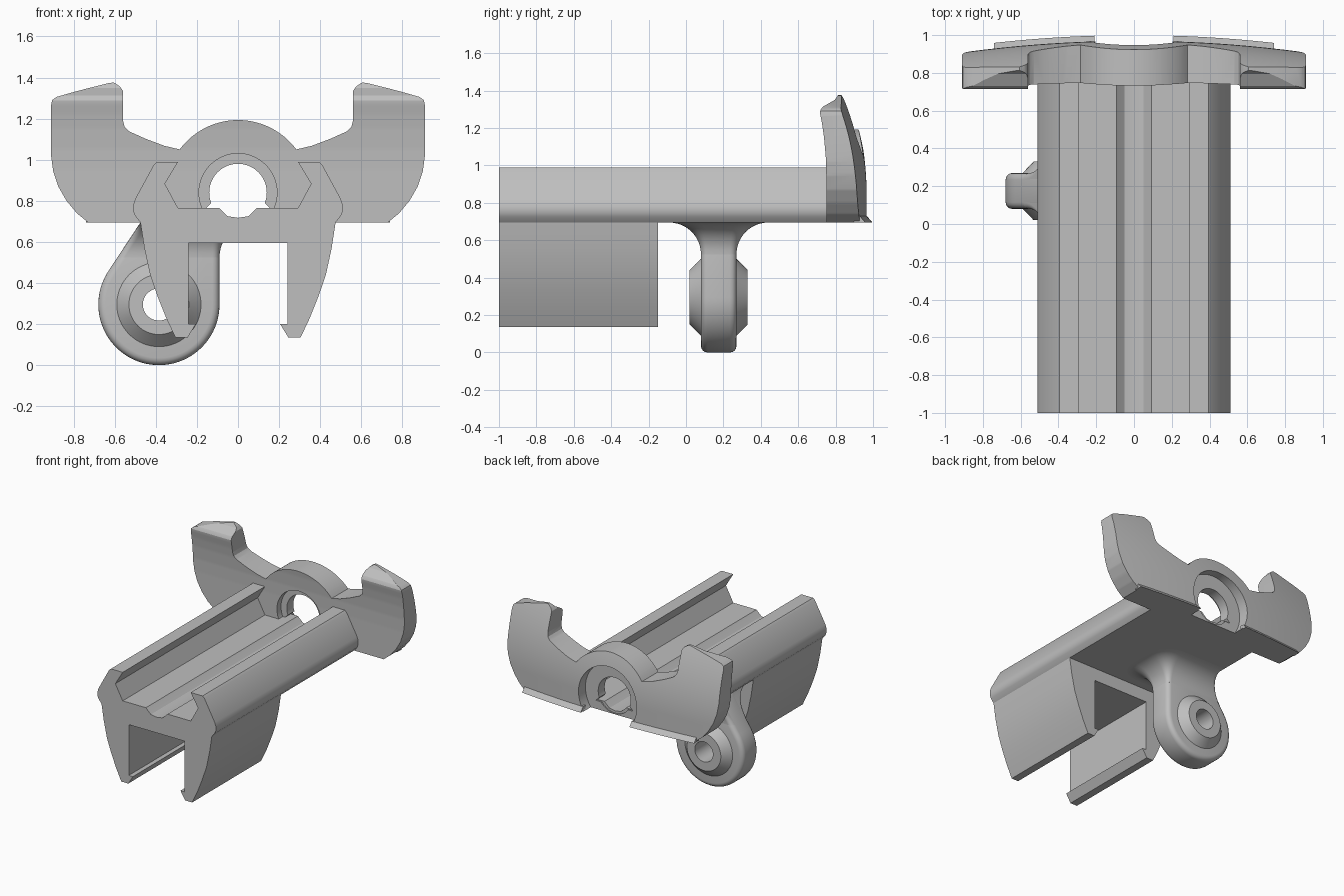
import bpy, bmesh
from math import sin, cos, radians, sqrt, pi
from mathutils import Vector

cube = bpy.data.objects.get("Cube")
if cube:
    bpy.data.objects.remove(cube)

grey = bpy.data.materials.new("plain grey")
grey.use_nodes = True
GREY = (0.52, 0.52, 0.52, 1)
grey.diffuse_color = GREY
grey.node_tree.nodes["Principled BSDF"].inputs["Base Color"].default_value = GREY


def finish(name, bm):
    bmesh.ops.recalc_face_normals(bm, faces=bm.faces)
    mesh = bpy.data.meshes.new(name)
    bm.to_mesh(mesh)
    bm.free()
    mesh.materials.append(grey)
    ob = bpy.data.objects.new(name, mesh)
    bpy.context.collection.objects.link(ob)
    return ob


def loft(name, rings):
    """Closed skin through rings that have equal point counts."""
    bm = bmesh.new()
    rows = [[bm.verts.new(p) for p in ring] for ring in rings]
    n = len(rows[0])
    for a, b in zip(rows, rows[1:]):
        for i in range(n):
            j = (i + 1) % n
            bm.faces.new((a[i], a[j], b[j], b[i]))
    bm.faces.new(rows[0])
    bm.faces.new(rows[-1])
    return finish(name, bm)


def prism(name, outline, y0, y1):
    """Extrude an x-z outline along y."""
    return loft(name, [[(x, y, z) for x, z in outline] for y in (y0, y1)])


def arc(cx, cz, r, a0, a1, steps):
    angles = [radians(a0 + (a1 - a0) * i / steps) for i in range(steps + 1)]
    return [(cx + r * cos(a), cz + r * sin(a)) for a in angles]


def circle(cx, cz, r, steps=64):
    return arc(cx, cz, r, 0, 360, steps)[:-1]


def mirrored(half):
    return half + [(-x, z) for x, z in reversed(half) if abs(x) > 1e-5]


def bake(ob):
    """Apply the modifiers of an object."""
    deps = bpy.context.evaluated_depsgraph_get()
    mesh = bpy.data.meshes.new_from_object(ob.evaluated_get(deps))
    ob.modifiers.clear()
    ob.data = mesh


def boolean(ob, tool, operation="DIFFERENCE"):
    tool.hide_render = True
    mod = ob.modifiers.new("cut", "BOOLEAN")
    mod.operation = operation
    mod.solver = "EXACT"
    mod.object = tool
    bake(ob)
    bpy.data.objects.remove(tool)


def interpolate(table, t):
    for (t0, v0), (t1, v1) in zip(table, table[1:]):
        if t <= t1:
            return v0 + (v1 - v0) * max(0, t - t0) / (t1 - t0)
    return table[-1][1]


# Rail with a grooved floor and two undercut jaws
groove = [(0, 0.717), (0.05, 0.725), (0.07, 0.743), (0.093, 0.766)]
jaw = [(0.293, 0.766), (0.356, 0.883), (0.293, 0.988), (0.395, 0.988), (0.41, 0.975),
       (0.5, 0.81), (0.51, 0.78), (0.51, 0.75), (0.5, 0.725), (0.475, 0.695)]
parts = [prism("rail", mirrored(groove + jaw + [(0, 0.695)]), -1, 0.755)]
parts.append(prism("hub_floor", mirrored(groove + [(0.23, 0.766), (0.23, 0.695), (0, 0.695)]),
                   0.755, 0.87))

# Clip legs under the front half
leg = [(0, 0.695), (0.475, 0.695), (0.456, 0.57), (0.428, 0.44), (0.39, 0.33),
       (0.35, 0.23), (0.305, 0.135), (0.245, 0.135), (0.205, 0.2), (0.24, 0.2),
       (0.24, 0.595), (0, 0.595)]
parts.append(prism("clip", mirrored(leg), -1, -0.15))

# Winged end plate: outline trimmed to a curved slab
CZ = 0.84
hub = arc(0, CZ, 0.353, 90, 36.5, 20)
wing = [(0.36, 1.068), (0.45, 1.102), (0.53, 1.138), (0.552, 1.16), (0.56, 1.19),
        (0.56, 1.335), (0.575, 1.357), (0.605, 1.376), (0.63, 1.373), (0.78, 1.335),
        (0.885, 1.305), (0.905, 1.29), (0.91, 1.265), (0.91, 1.02), (0.9, 0.945),
        (0.875, 0.87), (0.835, 0.8), (0.785, 0.74), (0.73, 0.695), (0, 0.695)]
plate = prism("wing_plate", mirrored(hub + wing), 0.6, 1.1)

FRONT = [(0.95, 0.75), (1.05, 0.747), (1.15, 0.738), (1.22, 0.728), (1.285, 0.715),
         (1.31, 0.725), (1.35, 0.795), (1.4, 0.83)]


def back(x, z):
    return 0.97 - 0.075 * x * x - 0.4 * max(0, z - 0.85) ** 2


bm = bmesh.new()
bmesh.ops.create_grid(bm, x_segments=40, y_segments=60, size=1)
for v in bm.verts:
    x, z = v.co.x, 1.025 + 0.375 * v.co.y
    v.co = (x, max(back(x, z), interpolate(FRONT, z) + 0.005), z)
extruded = bmesh.ops.extrude_face_region(bm, geom=bm.faces[:], use_keep_orig=True)
for v in extruded["geom"]:
    if isinstance(v, bmesh.types.BMVert):
        v.co.y = interpolate(FRONT, v.co.z)
boolean(plate, finish("slab", bm), "INTERSECT")

# Stepped bore through the hub
for radius, y0, y1 in ((0.19, 0.5, 0.8), (0.14, 0.5, 1.2), (0.25, 0.88, 1.2)):
    boolean(plate, prism("bore", circle(0, CZ, radius), y0, y1))
boolean(plate, prism("bore_notch", [(-0.16, 0.76), (0.16, 0.76), (0.13, 0.79), (-0.13, 0.79)],
                     0.5, 1.2))
parts.append(plate)

# Thin wedge lips along the lower back edge
for side, label in ((1, "left"), (-1, "right")):
    rings = []
    for i in range(9):
        x = 0.21 + 0.53 * i / 8
        y = back(x, 0.7)
        rings.append([(side * x, y - 0.03, 0.695), (side * x, y + 0.03, 0.695),
                      (side * x, y, 0.73), (side * x, y - 0.03, 0.73)])
    parts.append(loft(label + "_lip", rings))

# Side lug with rounded rim
LX, LZ, LY = -0.385, 0.295, 0.175
lug = prism("lug", arc(LX, LZ, 0.295, 146, 360, 48) + [(-0.09, 0.71), (-0.465, 0.71)],
            LY - 0.095, LY + 0.095)
bevel = lug.modifiers.new("rim", "BEVEL")
bevel.width = 0.035
bevel.segments = 4
bevel.limit_method = "ANGLE"
bake(lug)


# Flared neck blending the lug into the rail
def neck_ring(z):
    flare = 0.17 - sqrt(max(0, 0.17 ** 2 - (z - 0.525) ** 2))
    x0, x1, w = -0.63 + (z - 0.46) * 0.667, -0.09 + flare, 0.095 + flare
    ring = []
    for sx, sy, a0 in ((1, 1, 0), (-1, 1, 90), (-1, -1, 180), (1, -1, 270)):
        r = 0.035 + (0.8 * flare if sx > 0 else 0)
        cx = x1 - r if sx > 0 else x0 + r
        ring += [(x, y, z) for x, y in arc(cx, LY + sy * (w - r), r, a0, a0 + 90, 6)]
    return ring


parts.append(loft("lug_neck", [neck_ring(0.525 + 0.17 * sin(i * pi / 24)) for i in range(13)]))

# Chamfered boss around the pivot hole
boss = loft("lug_boss", [[(x, LY + y, z) for x, z in circle(LX, LZ, r)]
                         for y, r in ((-0.155, 0.146), (-0.095, 0.205),
                                      (0.095, 0.205), (0.155, 0.146))])
for ob in (lug, boss):
    boolean(ob, prism("pivot_hole", circle(LX, LZ, 0.078), -0.2, 0.6))
    parts.append(ob)

# Smooth the curved faces and keep the edges crisp
bpy.ops.object.select_all(action="DESELECT")
for ob in parts:
    ob.select_set(True)
bpy.context.view_layer.objects.active = parts[0]
bpy.ops.object.shade_smooth_by_angle(angle=radians(25))
